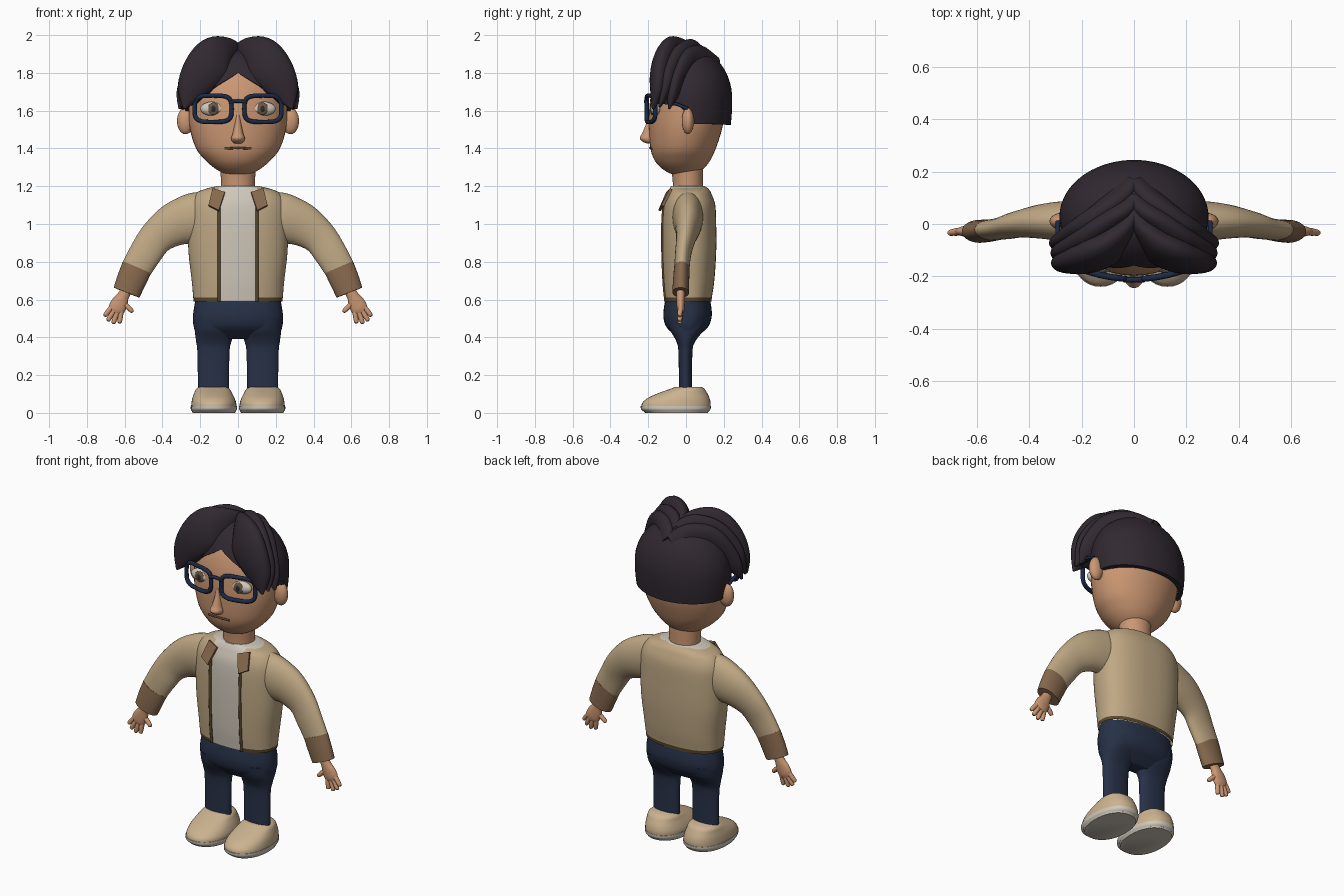
import bpy, bmesh, math
from mathutils import Vector, Matrix

cube = bpy.data.objects.get("Cube")
if cube:
    bpy.data.objects.remove(cube, do_unlink=True)


def material(name, r, g, b):
    m = bpy.data.materials.new(name)
    m.use_nodes = True
    m.diffuse_color = (r, g, b, 1)
    bsdf = next(n for n in m.node_tree.nodes if n.type == 'BSDF_PRINCIPLED')
    bsdf.inputs["Base Color"].default_value = (r, g, b, 1)
    return m


SKIN = material("skin", .60, .31, .17)
HAIR = material("dark_hair", .03, .022, .03)
TAN = material("tan_cloth", .52, .39, .23)
SHOE = material("shoe_tan", .60, .45, .28)
BROWN = material("brown_cloth", .24, .14, .075)
TRIM = material("olive_trim", .10, .065, .025)
WHITE = material("off_white", .62, .57, .49)
NAVY = material("navy_denim", .02, .03, .062)
BLUE = material("frame_blue", .012, .022, .06)
IRIS = material("iris_brown", .14, .10, .06)


def smooth(pts, k=5):
    """Catmull-Rom interpolation of tuples."""
    out = []
    for i in range(len(pts) - 1):
        a, b, c, d = (pts[max(0, min(len(pts) - 1, i + j))] for j in (-1, 0, 1, 2))
        for s in range(k):
            t = s / k
            out.append(tuple(.5 * (2*q + (r-p)*t + (2*p-5*q+4*r-w)*t*t + (3*q-p-3*r+w)*t**3)
                             for p, q, r, w in zip(a, b, c, d)))
    return out + [tuple(pts[-1])]


def finish(name, bm, *mats):
    bmesh.ops.recalc_face_normals(bm, faces=bm.faces)
    me = bpy.data.meshes.new(name)
    bm.to_mesh(me)
    bm.free()
    for m in mats:
        me.materials.append(m)
    ob = bpy.data.objects.new(name, me)
    bpy.context.collection.objects.link(ob)
    return ob


def bridge(name, rings, mat, closed=True, caps=True):
    """Skin a list of equal point rings."""
    bm = bmesh.new()
    vs = [[bm.verts.new(p) for p in r] for r in rings]
    n = len(rings[0])
    for a, b in zip(vs, vs[1:]):
        for i in range(n if closed else n - 1):
            j = (i + 1) % n
            bm.faces.new((a[i], a[j], b[j], b[i]))
    if caps:
        bm.faces.new(vs[0])
        bm.faces.new(vs[-1])
    return finish(name, bm, mat)


def power(v, p):
    return math.copysign(abs(v) ** p, v)


def loft(name, secs, mat, p=1.0, n=40, gap=0):
    """Stack of oval sections (z, centre x, radius x, front y, back y)."""
    rings = []
    for z, cx, rx, yf, yb in smooth(secs):
        g = math.asin(min(.85, gap / rx) ** (1 / p)) if gap else 0
        ring = []
        for i in range(n):
            a = g + (math.tau - 2 * g) * i / (n - 1 if gap else n)
            ring.append((cx + rx * power(math.sin(a), p),
                         (yf + yb) / 2 - (yb - yf) / 2 * power(math.cos(a), p), z))
        rings.append(ring)
    return bridge(name, rings, mat, closed=not gap, caps=not gap)


def sweep(name, pts, mat, side=1, n=20):
    """Flattened tube along (x, y, z, half width, half thickness)."""
    pts = smooth(pts)
    rings = []
    for i, (x, y, z, w, t) in enumerate(pts):
        tan = Vector(pts[min(i + 1, len(pts) - 1)][:3]) - Vector(pts[max(i - 1, 0)][:3])
        tan.normalize()
        wide = Vector((-tan.z, 0, tan.x)).normalized()
        thin = tan.cross(wide)
        ring = []
        for k in range(n):
            a = math.tau * k / n
            q = Vector((x, y, z)) + wide * w * math.cos(a) + thin * t * math.sin(a)
            ring.append((q.x * side, q.y, q.z))
        rings.append(ring)
    return bridge(name, rings, mat)


def tube(name, pts, radius, mat, cyclic=False):
    cu = bpy.data.curves.new(name, 'CURVE')
    cu.dimensions = '3D'
    cu.bevel_depth = radius
    cu.bevel_resolution = 3
    cu.use_fill_caps = True
    sp = cu.splines.new('POLY')
    sp.points.add(len(pts) - 1)
    for q, co in zip(sp.points, pts):
        q.co = (*co, 1)
    sp.use_cyclic_u = cyclic
    cu.materials.append(mat)
    ob = bpy.data.objects.new(name, cu)
    bpy.context.collection.objects.link(ob)


def ball(name, loc, size, mat):
    bm = bmesh.new()
    bmesh.ops.create_uvsphere(bm, u_segments=24, v_segments=14, radius=1,
                              matrix=Matrix.Translation(loc) @ Matrix.Diagonal((*size, 1)))
    return finish(name, bm, mat)


# Head, neck and nose
loft("head", [(1.255, 0, .03, -.04, .03), (1.27, 0, .08, -.09, .06), (1.30, 0, .13, -.135, .10),
              (1.34, 0, .175, -.168, .13), (1.40, 0, .222, -.188, .158), (1.50, 0, .254, -.196, .19),
              (1.60, 0, .262, -.195, .205), (1.70, 0, .255, -.182, .205), (1.80, 0, .21, -.143, .17),
              (1.87, 0, .12, -.08, .10)], SKIN)
loft("neck", [(1.15, 0, .09, -.07, .09), (1.22, 0, .09, -.07, .09), (1.32, 0, .095, -.08, .09)], SKIN)
loft("nose", [(1.425, 0, .014, -.20, -.16), (1.435, 0, .030, -.228, -.16), (1.455, 0, .036, -.245, -.16),
              (1.48, 0, .028, -.232, -.16), (1.53, 0, .018, -.212, -.16), (1.58, 0, .012, -.198, -.16)], SKIN)
tube("mouth", [(x / 100, -.015 - .174 * math.sqrt(1 - (x / 22.2) ** 2), 1.403 - .004 * abs(x) / 7)
               for x in range(-7, 8)], .006, TRIM)

# Hair cap with a hairline that drops from the brow to the nape
line = [(0, 1.80), (25, 1.73), (50, 1.64), (75, 1.62), (95, 1.53), (180, 1.525)]


def hairline(deg):
    for (a, za), (b, zb) in zip(line, line[1:]):
        if deg <= b:
            return za + (zb - za) * (deg - a) / (b - a)
    return line[-1][1]


rings = []
for t in [0] + [i / 16 for i in range(17)]:
    ring = []
    for i in range(72):
        deg = i * 5
        low = hairline(min(deg, 360 - deg))
        z = low + (1.929 - low) * math.sin(t * math.pi / 2)
        f = math.sqrt(1 - ((z - 1.66) / (.27 if z > 1.66 else .5)) ** 2)
        f *= .88 if not rings else 1
        a = math.radians(deg)
        ring.append((.285 * f * math.sin(a), .0275 - .2175 * f * math.cos(a), z))
    rings.append(ring)
cap = bridge("hair_cap", rings, HAIR, caps=False)

# Swept locks, from the front curtain to the back
locks = {
    "front": [(.01, .05, 1.88, .07, .03), (.06, -.04, 1.89, .10, .05), (.12, -.10, 1.87, .122, .06),
              (.19, -.135, 1.80, .11, .055), (.25, -.15, 1.70, .075, .04), (.285, -.175, 1.61, .006, .006)],
    "middle": [(.01, .10, 1.87, .06, .03), (.07, .03, 1.895, .085, .045), (.14, -.04, 1.86, .10, .05),
               (.22, -.09, 1.78, .085, .045), (.265, -.11, 1.70, .06, .03), (.30, -.14, 1.62, .006, .006)],
    "back": [(.01, .16, 1.84, .05, .03), (.08, .08, 1.87, .075, .045), (.16, .0, 1.84, .09, .05),
             (.235, -.05, 1.75, .075, .04), (.28, -.07, 1.68, .05, .028), (.31, -.09, 1.61, .006, .006)],
}

# Jacket, shirt and trousers
body = [(.59, 0, .235, -.115, .135), (.61, 0, .237, -.117, .137), (.70, 0, .245, -.125, .15),
        (.85, 0, .262, -.13, .16), (1.0, 0, .265, -.13, .16), (1.10, 0, .258, -.122, .155),
        (1.16, 0, .225, -.102, .135), (1.185, 0, .175, -.09, .12), (1.20, 0, .11, -.08, .10)]
jacket = loft("jacket", body, TAN, p=.85, n=60, gap=.10)
jacket.data.materials.append(TRIM)
for f in jacket.data.polygons:
    f.material_index = int(f.center.z < .612)
loft("shirt", [(z + .002, cx, rx * .95, yf * .97, yb * .95) for z, cx, rx, yf, yb in body], WHITE, p=.85)
loft("hips", [(.39, 0, .14, -.035, .045), (.42, 0, .215, -.07, .08), (.46, 0, .235, -.107, .12),
              (.52, 0, .238, -.12, .137), (.60, 0, .225, -.11, .128)], NAVY, p=.9)
rows, cols = len(jacket.data.vertices) // 60, 60

for s, side in ((1, "left"), (-1, "right")):
    for key, pts in locks.items():
        sweep(f"{side}_{key}_lock", pts, HAIR, s)
    ball(f"{side}_ear", (s * .278, .01, 1.545), (.045, .032, .07), SKIN)

    # Eyes
    ball(f"{side}_eye", (s * .13, -.157, 1.61), (.07, .03, .038), WHITE)
    ball(f"{side}_iris", (s * .13, -.180, 1.61), (.03, .01, .033), IRIS)
    ball(f"{side}_pupil", (s * .13, -.186, 1.61), (.013, .007, .018), HAIR)

    # Glasses
    frame = []
    for i in range(40):
        a = math.tau * i / 40
        x = .132 + .098 * power(math.cos(a), .55)
        frame.append((s * x, -.21 + .9 * x * x, 1.61 + .07 * power(math.sin(a), .55)))
    tube(f"{side}_lens_frame", frame, .012, BLUE, True)
    tube(f"{side}_temple", [(s * .228, -.163, 1.645), (s * .262, -.13, 1.645),
                            (s * .292, -.05, 1.635), (s * .292, .01, 1.61)], .009, BLUE)

    # Sleeve and cuff
    sweep(f"{side}_sleeve", [(.18, .01, 1.04, .13, .08), (.24, .01, 1.03, .132, .08),
                             (.34, .01, .995, .115, .068), (.43, 0, .93, .093, .052),
                             (.49, -.015, .845, .086, .043), (.54, -.022, .76, .08, .04)], TAN, s, 28)
    sweep(f"{side}_cuff", [(.535, -.022, .77, .081, .041), (.565, -.026, .70, .078, .043),
                           (.59, -.028, .637, .073, .044)], BROWN, s, 28)

    # Hand
    sweep(f"{side}_palm", [(.585, -.028, .66, .03, .022), (.607, -.028, .62, .031, .022),
                           (.625, -.028, .585, .043, .022), (.643, -.028, .55, .044, .02),
                           (.652, -.028, .53, .03, .014)], SKIN, s)
    for name, x, z, tx, tz in (("thumb", .605, .58, .557, .535), ("index", .618, .545, .627, .475),
                               ("middle", .638, .54, .661, .472), ("ring", .655, .545, .690, .487),
                               ("little", .668, .56, .707, .513)):
        mx, mz = (x + tx) / 2, (z + tz) / 2
        sweep(f"{side}_{name}_finger", [(x, -.028, z, .014, .014), (mx, -.031, mz, .0135, .0135),
              (tx * .85 + mx * .15, -.034, tz * .85 + mz * .15, .011, .011),
              (tx, -.035, tz, .004, .004)], SKIN, s, 12)

    # Jacket opening trim and lapel
    col = 0 if s > 0 else cols - 1
    edge = [jacket.data.vertices[r * cols + col].co for r in range(rows)]
    tube(f"{side}_front_trim", [tuple(v) for v in edge if v.z < 1.15], .008, TRIM)
    bm = bmesh.new()
    bm.faces.new([bm.verts.new((s * x, y, z)) for x, y, z in
                  ((.07, -.105, 1.17), (.135, -.085, 1.19), (.156, -.13, 1.10), (.102, -.147, 1.073))])
    lapel = finish(f"{side}_lapel", bm, BROWN)
    lapel.modifiers.new("thickness", 'SOLIDIFY').thickness = .014

    # Leg and shoe
    loft(f"{side}_leg", [(.12, s * .13, .082, -.038, .033), (.32, s * .13, .085, -.04, .034),
                         (.38, s * .128, .094, -.052, .05), (.44, s * .122, .107, -.085, .095),
                         (.50, s * .118, .112, -.10, .115)], NAVY, p=.9)
    loft(f"{side}_sole", [(.008, s * .128, .116, -.225, .12), (.02, s * .128, .122, -.238, .13),
                          (.036, s * .128, .122, -.24, .132)], WHITE, p=.9)
    loft(f"{side}_sole_base", [(0, s * .128, .112, -.215, .115), (.01, s * .128, .117, -.226, .121)], WHITE, p=.9)
    loft(f"{side}_shoe", [(.034, s * .128, .12, -.237, .13), (.055, s * .128, .118, -.23, .13),
                          (.08, s * .13, .111, -.20, .124), (.105, s * .132, .10, -.145, .112),
                          (.125, s * .133, .09, -.09, .10), (.138, s * .133, .075, -.055, .085)], SHOE, p=.9)

tube("glasses_bridge", [(x / 100, -.213, 1.645 + .006 * (1 - x * x / 16)) for x in range(-4, 5)], .01, BLUE)

# Smooth shading with sharp creases kept
bpy.ops.object.select_all(action='DESELECT')
for ob in bpy.context.scene.objects:
    if ob.type == 'MESH' and "lapel" not in ob.name:
        ob.select_set(True)
        bpy.context.view_layer.objects.active = ob
bpy.ops.object.shade_smooth_by_angle(angle=math.radians(45))
